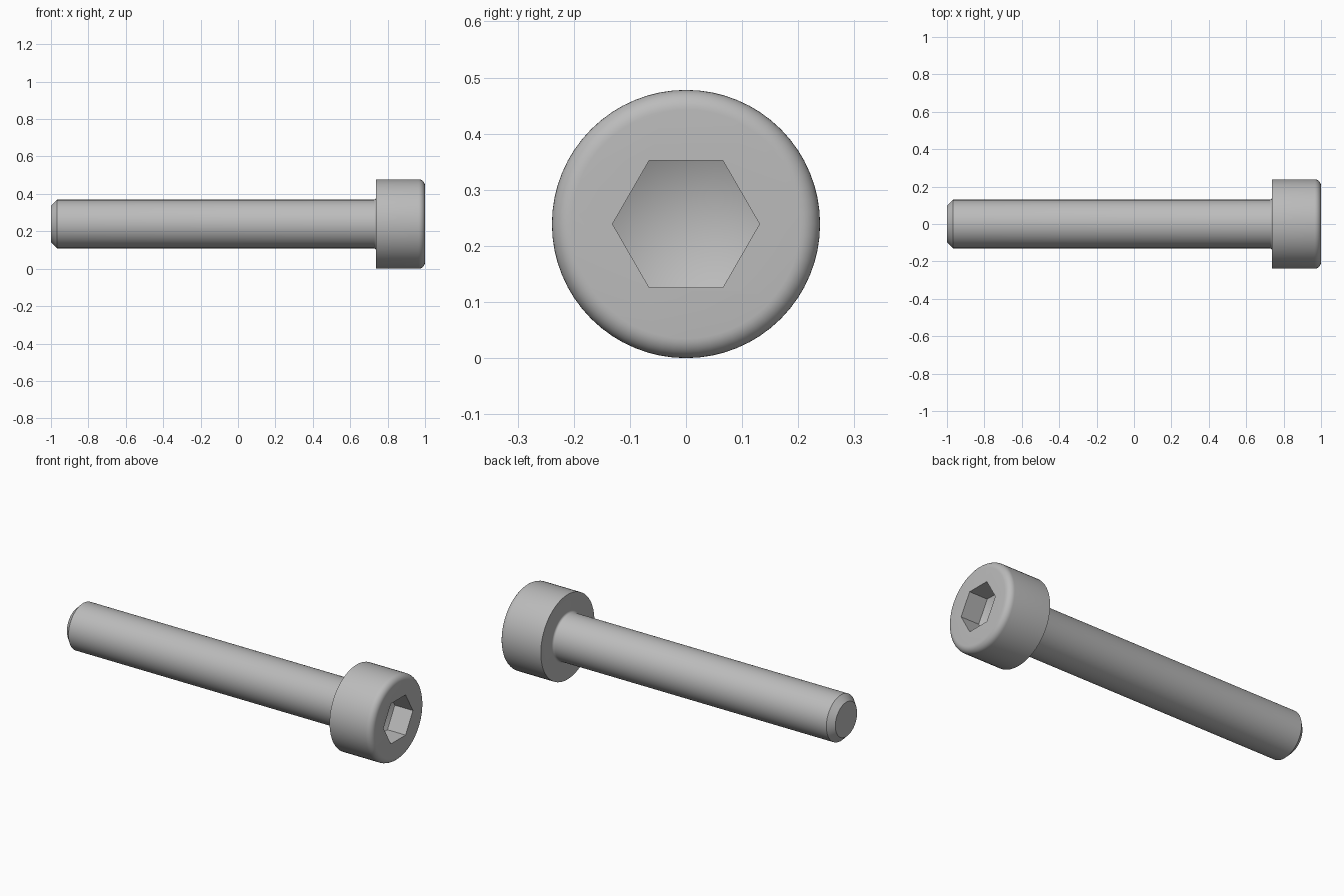
import bpy, bmesh
from math import sin, cos, pi, radians
from mathutils import Matrix

cube = bpy.data.objects.get("Cube")
if cube:
    bpy.data.objects.remove(cube, do_unlink=True)

# Main sizes
R_HEAD, R_SHANK, AXIS_Z = 0.239, 0.13, 0.239
X_SEAT, ROUND = 0.739, 0.035
HEX_R, HEX_DEPTH, TIP_DEPTH = 0.131, 0.113, 0.18
SIDES = 64

steel = bpy.data.materials.new("grey steel")
steel.use_nodes = True
steel.diffuse_color = (0.5, 0.5, 0.5, 1)
steel.node_tree.nodes["Principled BSDF"].inputs["Base Color"].default_value = (0.5, 0.5, 0.5, 1)


def ring(bm, x, r, n):
    """Circle of n vertices around the screw axis."""
    return [bm.verts.new((x, r * cos(2 * pi * i / n), r * sin(2 * pi * i / n))) for i in range(n)]


def skin(bm, rings):
    """Join successive rings with quads."""
    for a, b in zip(rings, rings[1:]):
        for i in range(len(a)):
            j = (i + 1) % len(a)
            bm.faces.new((a[i], a[j], b[j], b[i]))


def finish(bm, name):
    bmesh.ops.recalc_face_normals(bm, faces=bm.faces)
    mesh = bpy.data.meshes.new(name)
    bm.to_mesh(mesh)
    bm.free()
    mesh.materials.append(steel)
    obj = bpy.data.objects.new(name, mesh)
    obj.location.z = AXIS_Z
    bpy.context.collection.objects.link(obj)
    return obj


# Screw body: chamfered shank, under-head fillet, head with rounded rim
fillet = 0.012
profile = [(-1, R_SHANK - 0.033), (-0.967, R_SHANK)]
for k in range(5):
    a = radians(90 * k / 4)
    profile.append((X_SEAT - fillet + fillet * sin(a), R_SHANK + fillet * (1 - cos(a))))
profile.append((X_SEAT, R_HEAD))
for k in range(9):
    a = radians(90 * k / 8)
    profile.append((1 - ROUND + ROUND * sin(a), R_HEAD - ROUND + ROUND * cos(a)))
bm = bmesh.new()
rings = [ring(bm, x, r, SIDES) for x, r in profile]
skin(bm, rings)
bm.faces.new(rings[0])
bm.faces.new(rings[-1])
body = finish(bm, "socket_head_screw")

# Hexagonal key socket with a drilled-point floor
bm = bmesh.new()
hexes = [ring(bm, x, HEX_R, 6) for x in (1.1, 1 - HEX_DEPTH)]
skin(bm, hexes)
bm.faces.new(hexes[0])
tip = bm.verts.new((1 - TIP_DEPTH, 0, 0))
for i in range(6):
    bm.faces.new((hexes[1][i], hexes[1][(i + 1) % 6], tip))
cutter = finish(bm, "socket_cutter")
cutter.hide_render = True

# Cut the socket and keep only the finished body
cut = body.modifiers.new("key socket", "BOOLEAN")
cut.operation = "DIFFERENCE"
cut.object = cutter
cut.solver = "EXACT"
bpy.context.view_layer.objects.active = body
for o in bpy.context.selected_objects:
    o.select_set(False)
body.select_set(True)
bpy.ops.object.modifier_apply(modifier=cut.name)
bpy.data.objects.remove(cutter, do_unlink=True)
bpy.ops.object.shade_smooth_by_angle(angle=radians(31))
